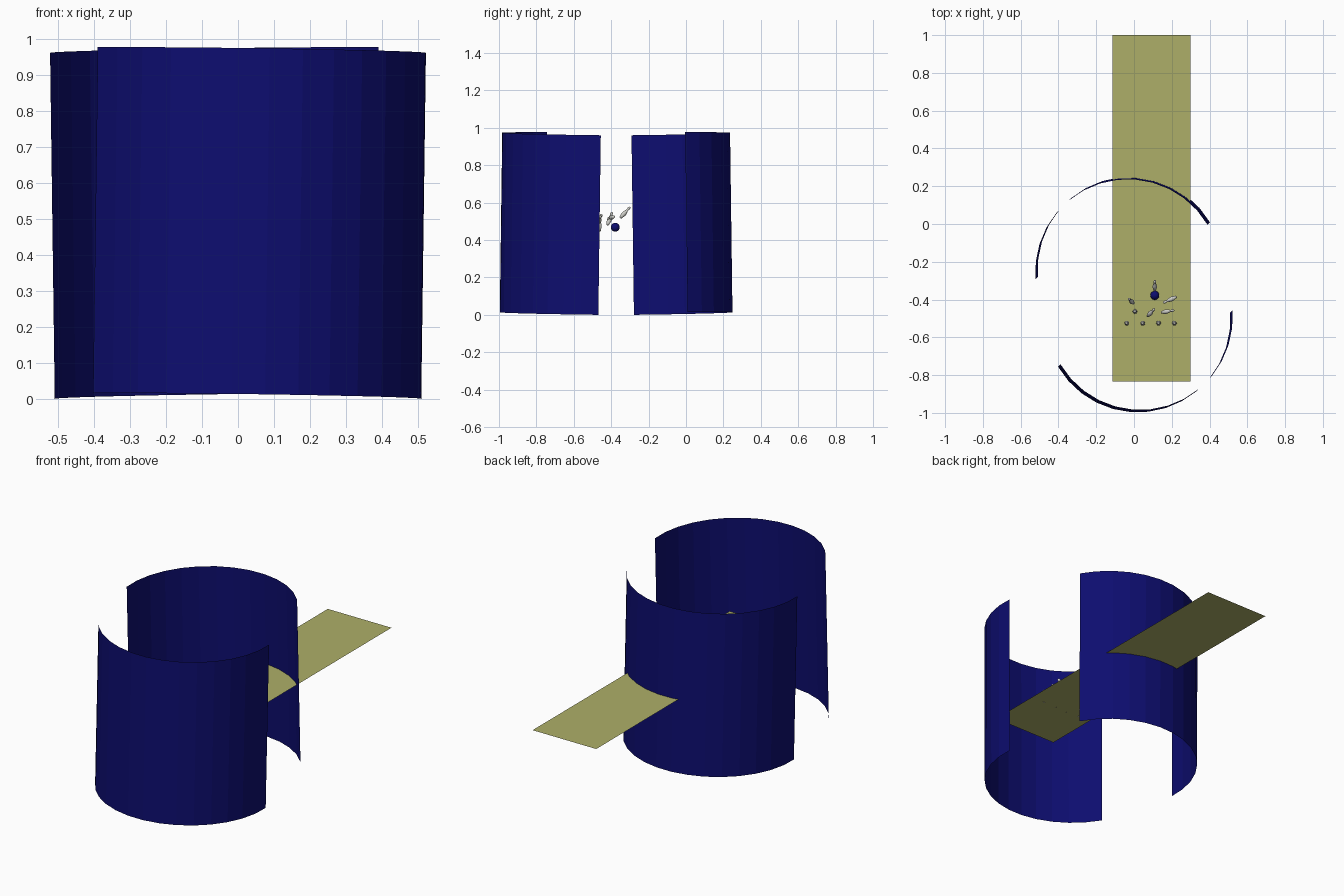
import bpy, bmesh, math
from mathutils import Vector, Matrix

if "Cube" in bpy.data.objects:
    bpy.data.objects.remove(bpy.data.objects["Cube"])


def material(name, rgb):
    m = bpy.data.materials.new(name)
    m.diffuse_color = (*rgb, 1.0)
    m.use_nodes = True
    m.node_tree.nodes["Principled BSDF"].inputs["Base Color"].default_value = m.diffuse_color
    return m


NAVY = material("navy blue", (0.004, 0.004, 0.16))
OLIVE = material("olive lane", (0.42, 0.43, 0.14))
GREY = material("light grey", (0.62, 0.62, 0.58))
LANE_Z = 0.445


def finish(name, bm, mat, smooth=False):
    me = bpy.data.meshes.new(name)
    bm.to_mesh(me)
    bm.free()
    me.materials.append(mat)
    for p in me.polygons:
        p.use_smooth = smooth
    ob = bpy.data.objects.new(name, me)
    bpy.context.collection.objects.link(ob)
    return ob


# Two thin curved walls, each leaning slightly; the second is the first turned half round
def wall(name, sign, cy):
    bm = bmesh.new()
    r, t, h, n = 0.49, 0.0135, 0.96, 14
    rows = []
    for i in range(n + 1):
        a = math.radians(30.5 + (184.5 - 30.5) * i / n)
        x, y = r * math.cos(a), r * math.sin(a)
        base = Vector((-0.02 + x, y, 0.0075 + t * (x + y)))
        pair = []
        for k in (0, h):
            p = base + k * Vector((-t, -t, 1))
            pair.append(bm.verts.new((sign * p.x, cy + sign * p.y, p.z)))
        rows.append(pair)
    for a, b in zip(rows, rows[1:]):
        bm.faces.new((b[0], a[0], a[1], b[1]))
    return finish(name, bm, NAVY)


wall("back_wall", 1, -0.24)
wall("front_wall", -1, -0.507)

# Flat lane sheet
bm = bmesh.new()
bm.faces.new([bm.verts.new((x, y, LANE_Z)) for x, y in
              ((-0.115, -0.835), (0.3, -0.835), (0.3, 1.0), (-0.115, 1.0))])
finish("lane", bm, OLIVE)

# Ball
bm = bmesh.new()
bmesh.ops.create_uvsphere(bm, u_segments=20, v_segments=12, radius=0.0235,
                          matrix=Matrix.Translation((0.11, -0.378, LANE_Z + 0.0235)))
finish("ball", bm, NAVY, True)

# Pin outline: radius, height along the axis
PROFILE = [(0.006, 0), (0.009, 0.012), (0.0125, 0.027), (0.0105, 0.041),
           (0.006, 0.054), (0.0055, 0.060), (0.0075, 0.070), (0.005, 0.077)]


def pin(name, foot, axis=(0, 0, 1)):
    bm = bmesh.new()
    n = 12
    rings = [[bm.verts.new((r * math.cos(2 * math.pi * i / n),
                            r * math.sin(2 * math.pi * i / n), z))
              for i in range(n)] for r, z in PROFILE]
    for a, b in zip(rings, rings[1:]):
        for i in range(n):
            j = (i + 1) % n
            bm.faces.new((a[i], a[j], b[j], b[i]))
    bm.faces.new(rings[0][::-1])
    tip = bm.verts.new((0, 0, 0.08))
    for i in range(n):
        bm.faces.new((rings[-1][i], rings[-1][(i + 1) % n], tip))
    turn = Vector((0, 0, 1)).rotation_difference(Vector(axis)).to_matrix().to_4x4()
    bm.transform(Matrix.Translation(foot) @ turn)
    return finish(name, bm, GREY, True)


# Standing pins
for i in range(4):
    pin(f"standing_pin_{i + 1}", (-0.038 + 0.084 * i, -0.525, LANE_Z))
pin("standing_pin_5", (0.005, -0.463, LANE_Z))

# Pins knocked into the air: foot position and axis
FLYING = [((0.11, -0.352, 0.518), (0, 0.052, 0.058)),
          ((0.225, -0.385, 0.525), (-0.07, -0.032, -0.01)),
          ((0.145, -0.468, 0.49), (0.06, 0.01, 0.035)),
          ((0.072, -0.488, 0.48), (0.035, 0.037, 0.055)),
          ((-0.003, -0.42, 0.48), (-0.025, 0.025, 0.07))]
for i, (foot, axis) in enumerate(FLYING):
    pin(f"flying_pin_{i + 1}", foot, axis)
